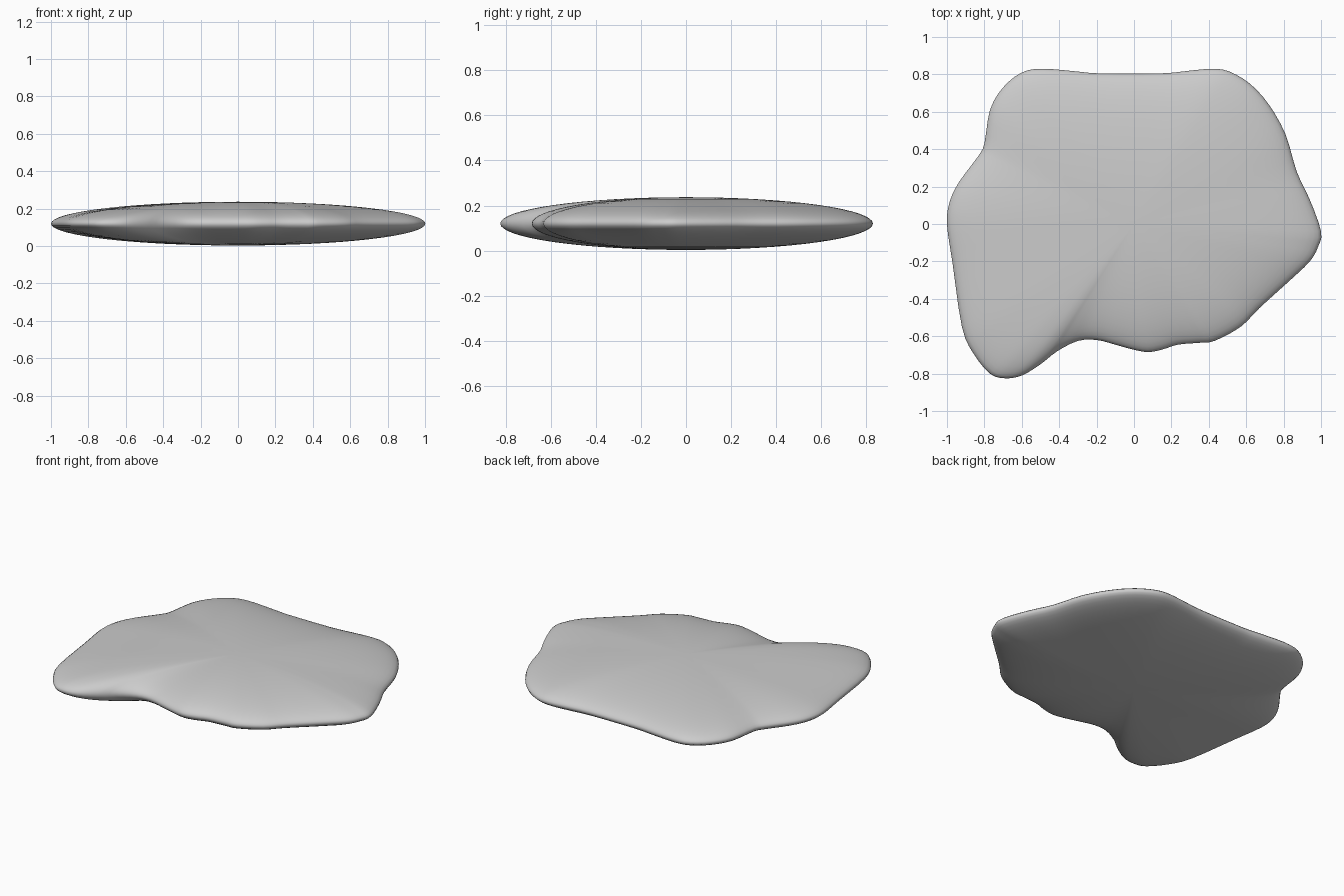
import bpy, bmesh, math
from mathutils import Vector

if "Cube" in bpy.data.objects:
    bpy.data.objects.remove(bpy.data.objects["Cube"])

# Outline of the pebble seen from above, anticlockwise
OUTLINE = [(1, -.04), (.94, .13), (.87, .28), (.81, .48), (.72, .64), (.62, .75),
           (.51, .815), (.42, .83), (.30, .82), (.14, .805), (-.18, .805), (-.30, .815),
           (-.49, .83), (-.60, .81), (-.70, .73), (-.77, .61), (-.80, .43), (-.835, .36),
           (-.935, .225), (-.985, .12), (-1, 0), (-.97, -.21), (-.92, -.55), (-.86, -.69),
           (-.77, -.80), (-.69, -.825), (-.60, -.81), (-.50, -.75), (-.41, -.68),
           (-.30, -.625), (-.20, -.62), (-.10, -.645), (-.01, -.67), (.075, -.685),
           (.155, -.67), (.235, -.645), (.35, -.635), (.43, -.625), (.57, -.55),
           (.67, -.45), (.83, -.305), (.94, -.20), (.985, -.12)]
HALF, MID, RINGS, STEPS = 0.117, 0.12, 32, 3


def smooth_loop(points, steps):
    """Closed Catmull-Rom curve through the points."""
    p = [Vector(q) for q in points]
    n, out = len(p), []
    for i in range(n):
        a, b, c, d = p[i - 1], p[i], p[(i + 1) % n], p[(i + 2) % n]
        for s in range(steps):
            t = s / steps
            out.append(0.5 * (2 * b + (c - a) * t + (2 * a - 5 * b + 4 * c - d) * t * t
                              + (3 * b - a - 3 * c + d) * t ** 3))
    return out


# Flattened ellipsoid whose rings follow the outline
loop = smooth_loop(OUTLINE, STEPS)
n = len(loop)
bm = bmesh.new()
bottom = bm.verts.new((0, 0, MID - HALF))
top = bm.verts.new((0, 0, MID + HALF))
rings = []
for k in range(1, RINGS):
    a = -math.pi / 2 + math.pi * k / RINGS
    rings.append([bm.verts.new((v.x * math.cos(a), v.y * math.cos(a), MID + HALF * math.sin(a)))
                  for v in loop])
for i in range(n):
    j = (i + 1) % n
    bm.faces.new((bottom, rings[0][j], rings[0][i]))
    bm.faces.new((top, rings[-1][i], rings[-1][j]))
    for lo, hi in zip(rings, rings[1:]):
        bm.faces.new((lo[i], lo[j], hi[j], hi[i]))
for f in bm.faces:
    f.smooth = True
mesh = bpy.data.meshes.new("flat_stone")
bm.to_mesh(mesh)
bm.free()
stone = bpy.data.objects.new("flat_stone", mesh)
bpy.context.collection.objects.link(stone)
